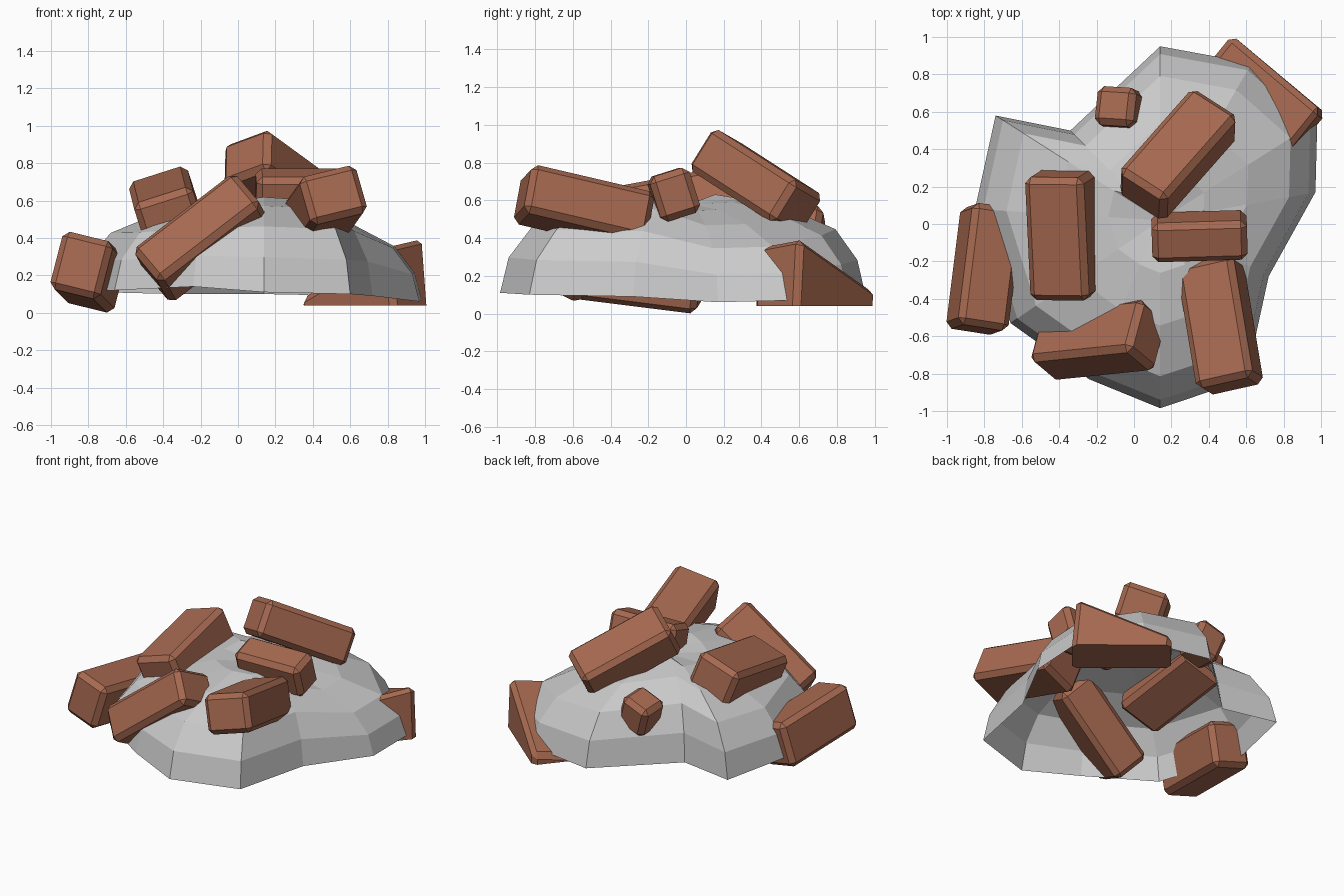
import bpy, bmesh
from mathutils import Vector, Matrix

if "Cube" in bpy.data.objects:
    bpy.data.objects.remove(bpy.data.objects["Cube"])

brick_mat = bpy.data.materials.new("brick_red")
brick_mat.diffuse_color = (0.38, 0.14, 0.08, 1)
brick_mat.use_nodes = True
brick_mat.node_tree.nodes["Principled BSDF"].inputs["Base Color"].default_value = brick_mat.diffuse_color


def finish(bm, name, mat=None):
    bmesh.ops.recalc_face_normals(bm, faces=bm.faces)
    me = bpy.data.meshes.new(name)
    bm.to_mesh(me)
    bm.free()
    ob = bpy.data.objects.new(name, me)
    bpy.context.collection.objects.link(ob)
    if mat:
        me.materials.append(mat)
    return ob


# Mound: open faceted dome; rim x, y, z and crown height for each of 12 spokes
rim = [(0.97, 0.17, 0.06, 0.46), (0.98, 0.55, 0.07, 0.47), (0.63, 0.86, 0.09, 0.56),
       (0.14, 0.95, 0.10, 0.61), (-0.34, 0.50, 0.10, 0.66), (-0.74, 0.58, 0.11, 0.61),
       (-0.85, 0.08, 0.11, 0.57), (-0.66, -0.53, 0.12, 0.57), (-0.24, -0.83, 0.14, 0.60),
       (0.14, -0.985, 0.11, 0.63), (0.60, -0.83, 0.10, 0.61), (0.72, -0.28, 0.09, 0.60)]
rings = [(1.0, 0.0), (0.955, 0.36), (0.83, 0.68), (0.56, 0.90), (0.28, 1.0)]
cx, cy, cz = 0.14, 0.02, 0.58
bm = bmesh.new()
loops = []
for r, f in rings:
    loop = []
    for x, y, z, h in rim:
        crown = h + (0.61 - h) * (1 - r) * 0.8
        loop.append(bm.verts.new((cx + (x - cx) * r, cy + (y - cy) * r, z + (crown - z) * f)))
    loops.append(loop)
apex = bm.verts.new((cx, cy, cz))
for a, b in zip(loops, loops[1:]):
    for i in range(12):
        j = (i + 1) % 12
        bm.faces.new((a[i], a[j], b[j], b[i]))
for i in range(12):
    bm.faces.new((loops[-1][i], loops[-1][(i + 1) % 12], apex))
finish(bm, "rubble_mound")


# Bricks: bevelled boxes placed by centre, long axis, width axis and size
def brick(name, centre, u, v, size=(0.68, 0.32, 0.27), t=None, floor=None):
    u = Vector(u).normalized()
    v = Vector(v)
    if t is None:
        v = (v - u * v.dot(u)).normalized()
        t = u.cross(v)
    else:
        v, t = v.normalized(), Vector(t).normalized()
    bm = bmesh.new()
    bmesh.ops.create_cube(bm, size=1)
    bmesh.ops.scale(bm, vec=size, verts=bm.verts)
    bmesh.ops.bevel(bm, geom=bm.edges[:], offset=0.033, segments=1,
                    affect='EDGES', profile=0.5)
    axes = Matrix((u, v, t)).transposed().to_4x4()
    bmesh.ops.transform(bm, matrix=Matrix.Translation(centre) @ axes, verts=bm.verts)
    if floor is not None:
        bmesh.ops.bisect_plane(bm, geom=bm.verts[:] + bm.edges[:] + bm.faces[:],
                               plane_co=(0, 0, floor), plane_no=(0, 0, 1), clear_inner=True)
        bmesh.ops.holes_fill(bm, edges=[e for e in bm.edges if e.is_boundary])
    finish(bm, name, brick_mat)


brick("peak_brick", (0.235, 0.37, 0.695), (0.37, 0.42, -0.27), (0.24, -0.14, 0.08),
      (0.67, 0.31, 0.26))
brick("front_right_brick", (0.46, -0.54, 0.56), (-0.10, 0.60, -0.14), (0.28, 0, 0.08))
brick("front_brick", (-0.19, -0.62, 0.40), (0.78, 0.08, 0.60), (0.24, 0.87, -0.41),
      (0.69, 0.32, 0.265))
brick("upper_left_brick", (-0.38, -0.06, 0.56), (-0.03, 0.64, 0.12), (0.28, 0, 0.09),
      (0.67, 0.33, 0.27))
brick("left_brick", (-0.80, -0.24, 0.217), (0.08, 0.64, -0.08), (0.27, 0, -0.07),
      (0.66, 0.28, 0.32))
brick("centre_brick", (0.35, -0.065, 0.63), (1, 0.03, 0), (0, 0.19, 0.06),
      (0.51, 0.22, 0.25))
brick("back_brick", (-0.07, 0.615, 0.44), (0.1, 0.9, -0.12), (0.9, -0.05, 0.32),
      (0.21, 0.22, 0.24))
# Half buried brick, leaning outward and levelled off at the ground
brick("back_right_brick", (0.68, 0.68, 0.03), (-0.45, 0.38, -0.27), (-0.17, -0.21, -0.04),
      (0.69, 0.31, 0.42), t=(0.03, -0.02, -0.4), floor=0.04)
